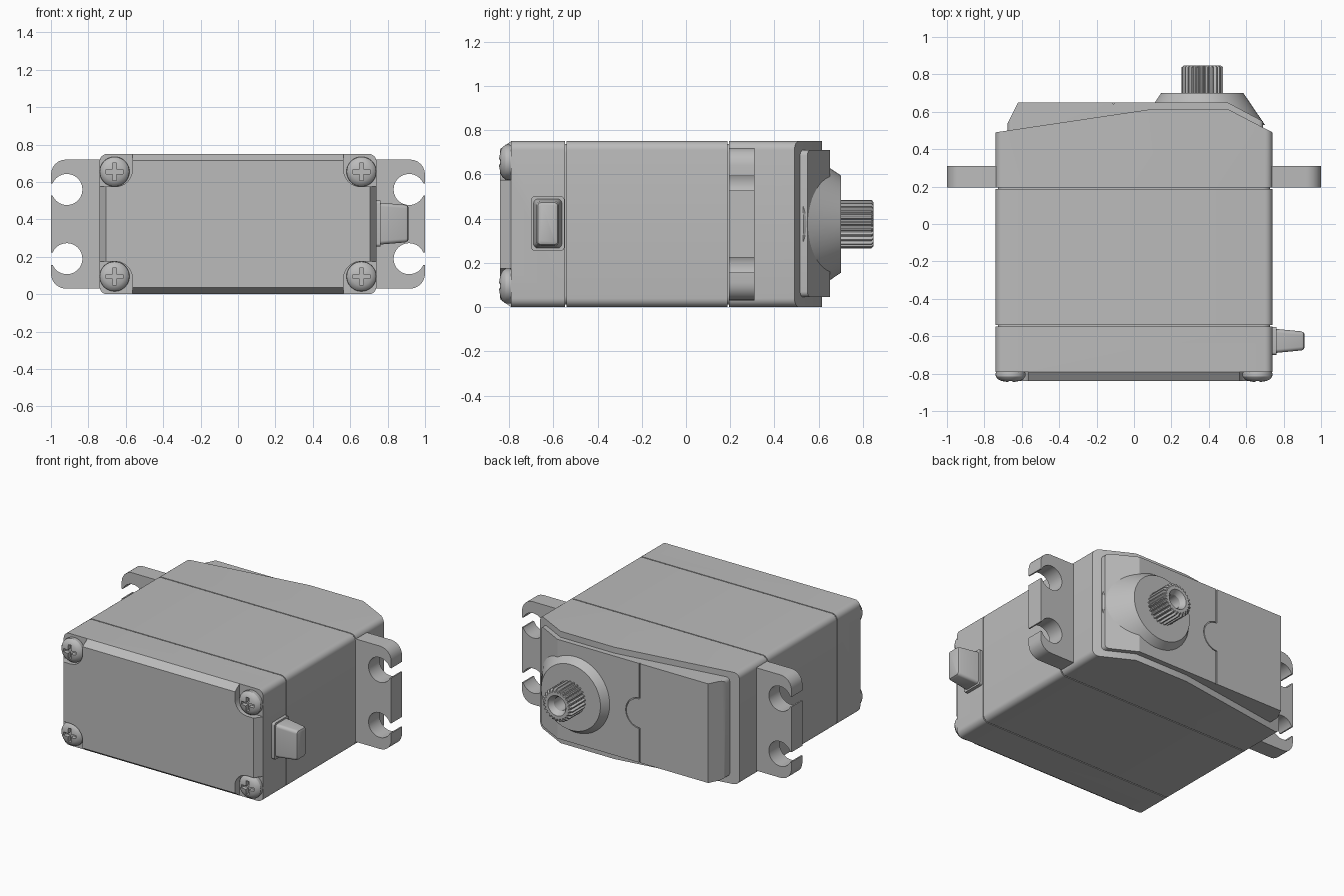
import bpy, bmesh
from math import sin, cos, pi, radians

cube = bpy.data.objects.get("Cube")
if cube:
    bpy.data.objects.remove(cube)

grey = bpy.data.materials.new("plain grey")
grey.use_nodes = True
grey.diffuse_color = (0.5, 0.5, 0.5, 1)
grey.node_tree.nodes["Principled BSDF"].inputs["Base Color"].default_value = (0.5, 0.5, 0.5, 1)

MID_Z = 0.375


def place(axis, t, u, v):
    return {"x": (t, u, v), "y": (u, t, v), "z": (u, v, t)}[axis]


def loft(name, sections, axis="y"):
    """Skin a solid through (position, outline) sections along an axis."""
    bm = bmesh.new()
    rings = [[bm.verts.new(place(axis, t, u, v)) for u, v in outline] for t, outline in sections]
    n = len(rings[0])
    for a, b in zip(rings, rings[1:]):
        for i in range(n):
            bm.faces.new((a[i], a[(i + 1) % n], b[(i + 1) % n], b[i]))
    bm.faces.new(rings[0])
    bm.faces.new(rings[-1])
    bmesh.ops.recalc_face_normals(bm, faces=bm.faces)
    mesh = bpy.data.meshes.new(name)
    bm.to_mesh(mesh)
    bm.free()
    mesh.materials.append(grey)
    obj = bpy.data.objects.new(name, mesh)
    bpy.context.collection.objects.link(obj)
    return obj


def prism(name, outline, lo, hi, axis="y"):
    return loft(name, [(lo, outline), (hi, outline)], axis)


def rounded(u0, u1, v0, v1, r, n=6):
    pts = []
    corners = [(u1 - r, v1 - r), (u0 + r, v1 - r), (u0 + r, v0 + r), (u1 - r, v0 + r)]
    for k, (cu, cv) in enumerate(corners):
        for i in range(n + 1):
            a = (k + i / n) * pi / 2
            pts.append((cu + r * cos(a), cv + r * sin(a)))
    return pts


def rect(u0, u1, v0, v1):
    return [(u0, v0), (u1, v0), (u1, v1), (u0, v1)]


def circle(cu, cv, r, n=40):
    return [(cu + r * cos(2 * pi * i / n), cv + r * sin(2 * pi * i / n)) for i in range(n)]


def activate(obj):
    bpy.ops.object.select_all(action="DESELECT")
    obj.select_set(True)
    bpy.context.view_layer.objects.active = obj


def carve(obj, tool, operation="DIFFERENCE"):
    """Apply a boolean and throw the tool away."""
    mod = obj.modifiers.new("carve", "BOOLEAN")
    mod.operation = operation
    mod.solver = "EXACT"
    mod.object = tool
    activate(obj)
    bpy.ops.object.modifier_apply(modifier=mod.name)
    bpy.data.objects.remove(tool)


def case_outline(inset=0.0):
    return rounded(-0.74 + inset, 0.74 - inset, inset, 0.75 - inset, 0.04)


# Case: three shells around a core that shows in the seams
front_cover = loft("front_cover", [(-0.84, case_outline(0.035)), (-0.79, case_outline()),
                                   (-0.548, case_outline())])
prism("middle_case", case_outline(), -0.541, 0.187)
prism("seam_core", case_outline(0.012), -0.6, 0.25)
gear_case = prism("gear_case", case_outline(), 0.194, 0.7)
carve(gear_case, prism("slope", [(-0.8, 0.1), (0.8, 0.1), (0.8, 0.459), (0.74, 0.49), (0.5, 0.615),
                                 (0.1, 0.615), (-0.74, 0.49), (-0.8, 0.481)], -0.1, 0.9, "z"), "INTERSECT")

# Corner pockets and cross-head screws
for sx in (-1, 1):
    for sz in (-1, 1):
        u = sorted((sx * 0.565, sx * 0.95))
        v = sorted((MID_Z + sz * 0.2, MID_Z + sz * 0.6))
        carve(front_cover, prism("pocket", rounded(*u, *v, 0.09), -0.9, -0.79))
        cx, cz = sx * 0.66, MID_Z + sz * 0.28
        profile = [(-0.78, 0.075), (-0.8, 0.08), (-0.815, 0.079), (-0.83, 0.068), (-0.839, 0.05), (-0.845, 0.02)]
        screw = loft("screw", [(y, circle(cx, cz, r, 32)) for y, r in profile])
        a, b = 0.046, 0.011
        cross = [(a, -b), (a, b), (b, b), (b, a), (-b, a), (-b, b),
                 (-a, b), (-a, -b), (-b, -b), (-b, -a), (b, -a), (b, -b)]
        carve(screw, prism("cross", [(cx + p, cz + q) for p, q in cross], -0.9, -0.815))

# Mounting flanges with open-sided holes
flange = prism("mounting_flange", rounded(-1, 1, 0.03, 0.72, 0.08), 0.195, 0.31)
for sx in (-1, 1):
    for sz in (-1, 1):
        cz = MID_Z + sz * 0.185
        carve(flange, prism("hole", circle(sx * 0.915, cz, 0.083), 0.1, 0.4))
        carve(flange, prism("slot", rect(*sorted((sx * 0.94, sx * 1.1)), cz - 0.033, cz + 0.033), 0.1, 0.4))

# Raised back plate with a sloped end and a shallow seam
plate = prism("back_plate", rounded(-0.675, 0.69, 0.045, 0.71, 0.025), 0.4, 0.8)
carve(plate, prism("slope", [(-0.7, 0.3), (0.72, 0.3), (0.72, 0.533), (0.5, 0.65), (-0.62, 0.65),
                             (-0.675, 0.54), (-0.7, 0.49)], -0.1, 0.9, "z"), "INTERSECT")
seam_x, w, r = -0.11, 0.003, 0.1
arc = [(radians(-90 + 180 * i / 16)) for i in range(17)]
inner = [(seam_x - w, MID_Z + (r - w) * sin(t)) if abs(cos(t)) < 0.01 else
         (seam_x + (r - w) * cos(t), MID_Z + (r - w) * sin(t)) for t in arc]
outer = [(seam_x + (r + w) * cos(t), MID_Z + (r + w) * sin(t)) for t in arc]
carve(plate, prism("seam_arc", inner + outer[::-1], 0.642, 0.7))
for v0, v1 in ((-0.1, MID_Z - r), (MID_Z + r, 0.9)):
    carve(plate, prism("seam_line", rect(seam_x - w, seam_x + w, v0, v1), 0.642, 0.7))

# Conical boss and splined output shaft
SX = 0.365
loft("shaft_boss", [(0.53, circle(SX, MID_Z, 0.335, 64)), (0.7, circle(SX, MID_Z, 0.22, 64))])


def spline(scale):
    pts = []
    for i in range(25 * 4):
        t = 2 * pi * i / 100
        rad = (0.11 if i % 4 < 2 else 0.096) * scale
        pts.append((SX + rad * cos(t), MID_Z + rad * sin(t)))
    return pts


shaft = loft("output_shaft", [(0.69, spline(1)), (0.838, spline(1)), (0.848, spline(0.9))])
carve(shaft, loft("bore", [(0.72, circle(SX, MID_Z, 0.045)), (0.815, circle(SX, MID_Z, 0.045)),
                           (0.86, circle(SX, MID_Z, 0.075))]))

# Cable outlet on the left side
prism("cable_collar", rounded(-0.7, -0.55, 0.255, 0.5, 0.015), 0.72, 0.762, "x")
loft("cable_plug", [(0.75, rounded(-0.69, -0.56, 0.265, 0.49, 0.02)),
                    (0.895, rounded(-0.676, -0.574, 0.277, 0.478, 0.02)),
                    (0.907, rounded(-0.67, -0.58, 0.283, 0.472, 0.015)),
                    (0.912, rounded(-0.66, -0.59, 0.293, 0.462, 0.01))], "x")

for obj in list(bpy.context.scene.objects):
    if obj.type == "MESH":
        activate(obj)
        bpy.ops.object.shade_smooth_by_angle(angle=radians(28))
